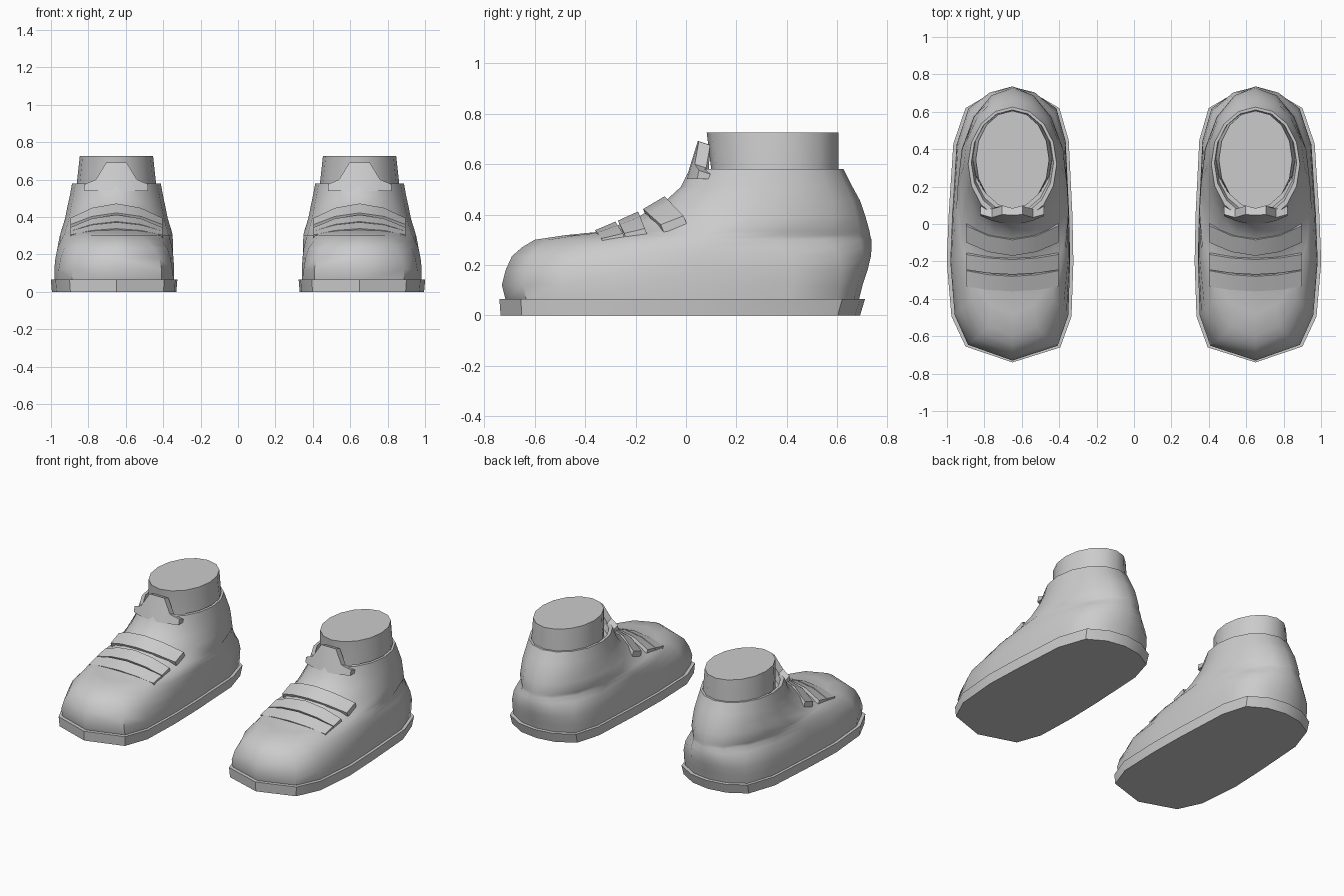
import bpy, bmesh, math

if "Cube" in bpy.data.objects:
    bpy.data.objects.remove(bpy.data.objects["Cube"])

CX = 0.65  # centre line of one shoe; the other is mirrored
OUTLINE = [(0, -.735), (.25, -.65), (.325, -.49), (.35, -.2), (.34, .05), (.315, .43),
           (.25, .62), (.13, .69), (0, .71), (-.13, .69), (-.25, .62), (-.30, .45),
           (-.32, .05), (-.325, -.2), (-.315, -.49), (-.255, -.655)]
N = len(OUTLINE)


def finish(name, bm, angle=35, solid=0):
    bmesh.ops.recalc_face_normals(bm, faces=bm.faces)
    me = bpy.data.meshes.new(name)
    bm.to_mesh(me)
    bm.free()
    ob = bpy.data.objects.new(name, me)
    bpy.context.collection.objects.link(ob)
    bpy.ops.object.select_all(action='DESELECT')
    ob.select_set(True)
    bpy.context.view_layer.objects.active = ob
    bpy.ops.object.shade_smooth_by_angle(angle=math.radians(angle))
    mod = ob.modifiers.new("pair", 'MIRROR')
    mod.use_mirror_merge = False
    return ob


def loft(name, rings, angle=35):
    bm = bmesh.new()
    vs = [[bm.verts.new((CX + x, y, z)) for x, y, z in r] for r in rings]
    for a, b in zip(vs, vs[1:]):
        n = len(a)
        for i in range(n):
            bm.faces.new((a[i], a[(i + 1) % n], b[(i + 1) % n], b[i]))
    bm.faces.new(vs[0])
    bm.faces.new(vs[-1])
    return finish(name, bm, angle)


def ring(z, front, back, w, round_=1, dx=0):
    """Blend of the sole outline (0) and an ellipse (1), fitted to the given extents."""
    out = []
    for i, (x, y) in enumerate(OUTLINE):
        a = i * 2 * math.pi / N
        nx = x / .335 * (1 - round_) + math.sin(a) * round_
        ny = (y + .0125) / .7225 * (1 - round_) - math.cos(a) * round_
        out.append((dx + nx * w, (front + back) / 2 + ny * (back - front) / 2, z))
    return out


# Sole, slightly narrower at the ground
loft("sole", [ring(0, -.735, .69, .33, 0), ring(.066, -.74, .71, .336, 0)])

# Upper: horizontal contours from sole to ankle collar
UPPER = [(.06, -.715, .685, .317, 0), (.12, -.73, .70, .318, 0), (.18, -.715, .72, .316, .1),
         (.235, -.69, .733, .312, .3), (.27, -.65, .736, .307, .6), (.30, -.60, .735, .302, .9),
         (.318, -.48, .73, .297, 1), (.333, -.33, .728, .293, 1), (.39, -.19, .712, .275, 1),
         (.455, -.08, .69, .262, 1), (.51, -.02, .66, .25, 1), (.58, .015, .625, .237, 1)]
upper_rings = [ring(*u) for u in UPPER]
upper_rings.append(ring(.58, .045, .61, .22))
upper_rings.append(ring(.54, .06, .60, .21))
loft("upper", upper_rings, 45)

# Sock
loft("sock", [ring(.5, .10, .605, .215), ring(.58, .10, .605, .212), ring(.725, .082, .605, .196)])


# Curved straps across the instep: centre front/back and edge front/back as (y, z)
def strap(name, cf, cb, ef, eb, t=.035):
    sections = []
    for x, k in ((-.245, 1), (-.13, .3), (0, 0), (.13, .3), (.245, 1)):
        f = [c + (e - c) * k for c, e in zip(cf, ef)]
        b = [c + (e - c) * k for c, e in zip(cb, eb)]
        sections.append([(x, f[0], f[1]), (x, b[0], b[1]),
                         (x, b[0] + t * .4, b[1] - t), (x, f[0] + t * .4, f[1] - t)])
    loft(name, sections, 30)


strap("strap_front", (-.36, .338), (-.28, .372), (-.335, .305), (-.25, .325))
strap("strap_middle", (-.27, .376), (-.19, .412), (-.245, .325), (-.163, .345))
strap("strap_rear", (-.17, .422), (-.085, .472), (-.10, .36), (-.01, .395))

# Tongue rising in front of the sock
tongue = []
for x, z in ((-.17, .575), (-.11, .6), (-.055, .69), (0, .692), (.055, .69), (.11, .6), (.17, .575)):
    c = 1.5 * x * x
    y = .01 + c + (z - .58) * .33
    tongue.append([(x, c, .54), (x, y, z), (x, y + .045, z - .015), (x, c + .07, .54)])
loft("tongue", tongue, 30)
